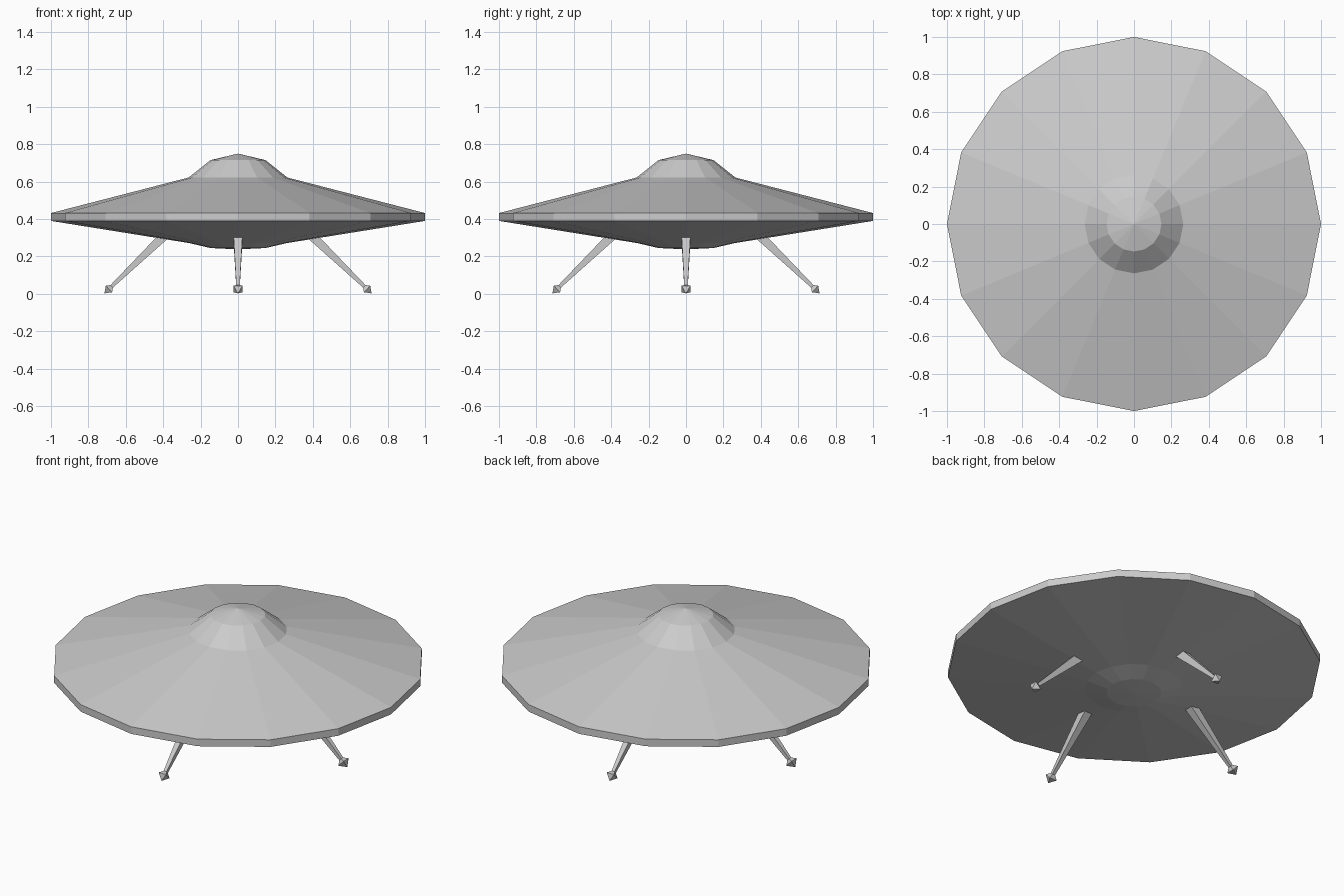
import bpy, bmesh, math
from mathutils import Vector, Matrix

if "Cube" in bpy.data.objects:
    bpy.data.objects.remove(bpy.data.objects["Cube"])

metal = bpy.data.materials.new("grey metal")
metal.use_nodes = True
metal.diffuse_color = (0.6, 0.6, 0.6, 1)
metal.node_tree.nodes["Principled BSDF"].inputs["Base Color"].default_value = (0.6, 0.6, 0.6, 1)


def lathe(name, profile, sides, matrix=Matrix(), turn=0.0):
    """Revolve (radius, height) points around z, flat shaded, then place by matrix."""
    bm = bmesh.new()
    rings = []
    for r, z in profile:
        count = sides if r > 0 else 1
        angles = [turn + math.tau * i / sides for i in range(count)]
        rings.append([bm.verts.new((r * math.cos(a), r * math.sin(a), z)) for a in angles])
    for low, high in zip(rings, rings[1:]):
        for i in range(sides):
            j = (i + 1) % sides
            quad = [low[i % len(low)], low[j % len(low)], high[j % len(high)], high[i % len(high)]]
            bm.faces.new(list(dict.fromkeys(quad)))
    bmesh.ops.holes_fill(bm, edges=bm.edges[:])
    bmesh.ops.recalc_face_normals(bm, faces=bm.faces[:])
    bm.transform(matrix)
    mesh = bpy.data.meshes.new(name)
    bm.to_mesh(mesh)
    bm.free()
    mesh.materials.append(metal)
    obj = bpy.data.objects.new(name, mesh)
    bpy.context.collection.objects.link(obj)
    return obj


# Saucer body with dome, rim and shallow belly
lathe("saucer_hull", [(0, 0.238), (0.147, 0.245), (0.264, 0.272), (1, 0.39),
                      (1, 0.432), (0.264, 0.622), (0.147, 0.715), (0, 0.75)], 16)

# Four splayed tapered legs, each ending in a small faceted foot
foot = Vector((0.69, 0, 0.026))
hip = Vector((0.38, 0, 0.325))
axis = hip - foot
tilt = Matrix.Translation(foot) @ axis.to_track_quat('Z', 'Y').to_matrix().to_4x4()
for i, side in enumerate(("left", "back", "right", "front")):
    place = Matrix.Rotation(i * math.pi / 2, 4, 'Z') @ tilt
    lathe(side + "_leg", [(0.012, 0), (0.036, axis.length)], 4, place, math.pi / 4)
    lathe(side + "_foot", [(0, -0.034), (0.034, 0), (0, 0.034)], 4, place, math.pi / 4)
